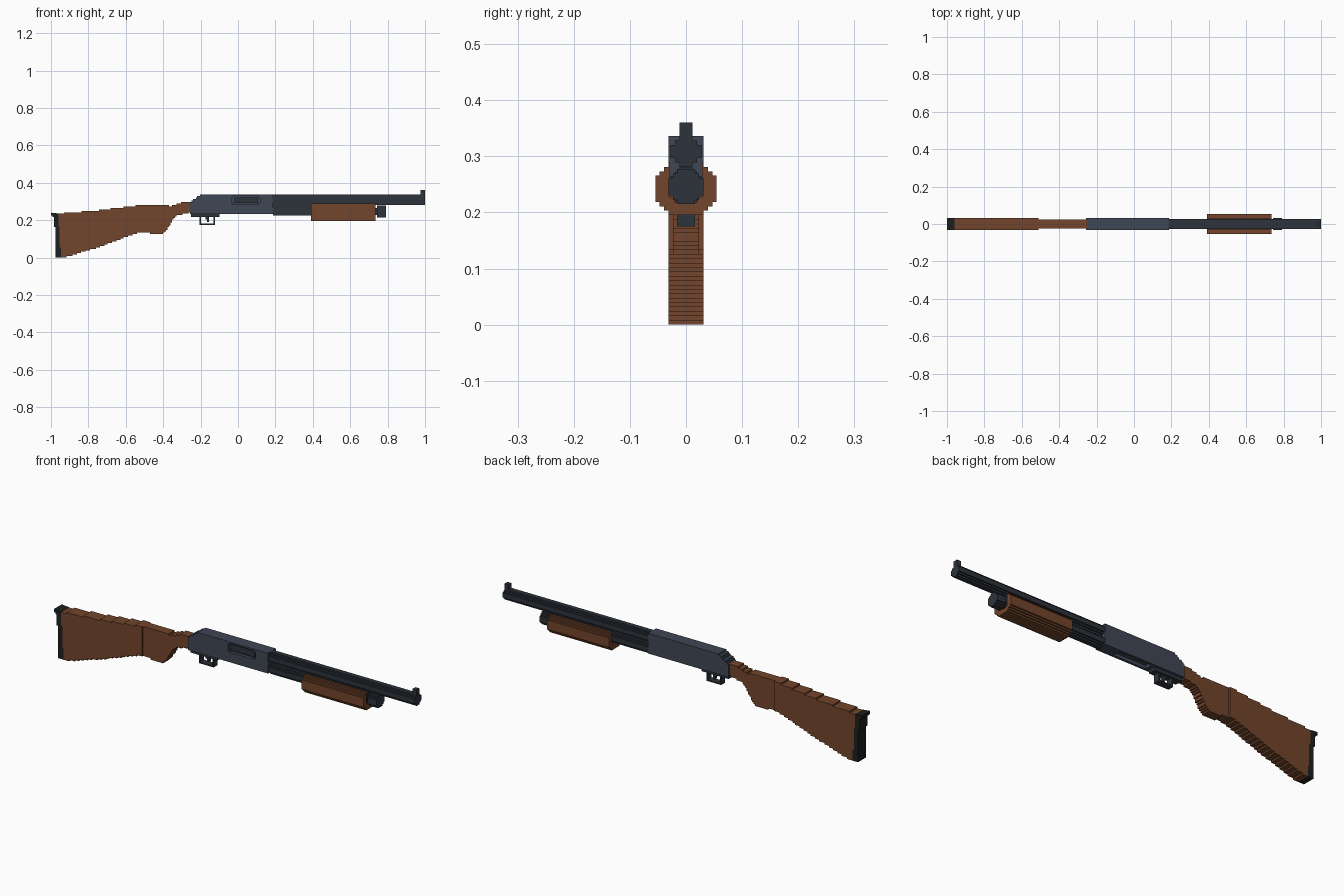
import bpy, bmesh

if "Cube" in bpy.data.objects:
    bpy.data.objects.remove(bpy.data.objects["Cube"])

U = 1 / 128  # block step size


def material(name, rgb):
    m = bpy.data.materials.new(name)
    m.diffuse_color = (*rgb, 1)
    m.use_nodes = True
    m.node_tree.nodes["Principled BSDF"].inputs["Base Color"].default_value = m.diffuse_color
    return m


WOOD = material("wood", (0.17, 0.06, 0.025))
SLATE = material("slate_metal", (0.05, 0.063, 0.09))
DARK = material("dark_metal", (0.027, 0.034, 0.045))
RUBBER = material("rubber", (0.013, 0.014, 0.015))


def prism(name, pts, a, b, axis, mat):
    """Extrude a 2D outline: (x, z) along y, or (y, z) along x."""
    put = (lambda p, t: (p[0], t, p[1])) if axis == 'y' else (lambda p, t: (t, p[0], p[1]))
    bm = bmesh.new()
    face = bm.faces.new([bm.verts.new(put(p, a)) for p in pts])
    ext = bmesh.ops.extrude_face_region(bm, geom=[face])
    for v in ext["geom"]:
        if isinstance(v, bmesh.types.BMVert):
            v.co['xyz'.index(axis)] = b
    bmesh.ops.recalc_face_normals(bm, faces=bm.faces)
    me = bpy.data.meshes.new(name)
    bm.to_mesh(me)
    bm.free()
    me.materials.append(mat)
    ob = bpy.data.objects.new(name, me)
    bpy.context.collection.objects.link(ob)
    return ob


def box(name, x0, x1, hw, z0, z1, mat):
    return prism(name, [(x0, z0), (x1, z0), (x1, z1), (x0, z1)], -hw, hw, 'y', mat)


def stair(pts):
    """Turn a polyline into block steps, left to right."""
    x0, x1 = pts[0][0], pts[-1][0]
    n = max(1, round((x1 - x0) / U))
    out = []
    for i in range(n):
        xa, xb = x0 + (x1 - x0) * i / n, x0 + (x1 - x0) * (i + 1) / n
        xm = (xa + xb) / 2
        for (pa, qa), (pb, qb) in zip(pts, pts[1:]):
            if pa <= xm <= pb:
                z = round((qa + (qb - qa) * (xm - pa) / (pb - pa)) / U) * U
                break
        if out and abs(out[-1][1] - z) < 1e-6:
            out[-1] = (xb, z)
        else:
            out += [(xa, z), (xb, z)]
    return out


def mirrored(rows):
    """Close a right-half outline of (y, z) points by mirroring it."""
    return rows + [(-y, z) for y, z in reversed(rows)]


def rod(name, n, zc, x0, x1, mat):
    """Stepped round bar, n blocks across."""
    half = []
    for i in range(n):
        w = (n / 2 - max(0, 2 - min(i, n - 1 - i))) * U
        z = zc + (i - n / 2) * U
        if half and abs(half[-1][0] - w) < 1e-6:
            half[-1] = (w, z + U)
        else:
            half += [(w, z), (w, z + U)]
    return prism(name, mirrored(half), x0, x1, 'x', mat)


def cut(target, cutter):
    cutter.hide_render = True
    m = target.modifiers.new("cut", 'BOOLEAN')
    m.object, m.operation, m.solver = cutter, 'DIFFERENCE', 'EXACT'
    bpy.context.view_layer.objects.active = target
    bpy.ops.object.modifier_apply(modifier=m.name)
    bpy.data.objects.remove(cutter)


# Stock and butt pad share a stepped, slightly slanted joint
joint = [(x, z) for z, x in stair([(0, -0.945), (0.236, -0.962)])]
back = [(x, z) for z, x in stair([(0, -0.973), (0.215, -0.983), (0.224, -1.0), (0.24, -1.0)])]
prism("butt_pad", joint + back[::-1], -4 * U, 4 * U, 'y', RUBBER)

top = stair([(-0.96, 0.236), (-0.76, 0.252), (-0.51, 0.282)])
low = stair([(-0.94, 0.0), (-0.905, 0.005), (-0.72, 0.065), (-0.54, 0.13), (-0.51, 0.134)])
prism("stock", top + low[::-1] + joint, -4 * U, 4 * U, 'y', WOOD)

# Narrower pistol grip
top = stair([(-0.51, 0.281), (-0.355, 0.277), (-0.285, 0.299), (-0.25, 0.30)])
low = stair([(-0.51, 0.135), (-0.485, 0.135), (-0.457, 0.124), (-0.4, 0.124), (-0.375, 0.155),
             (-0.35, 0.2), (-0.325, 0.225), (-0.25, 0.241)])
prism("grip", top + low[::-1], -3 * U, 3 * U, 'y', WOOD)

# Receiver with ejection port on the front side and loading port below
top = stair([(-0.257, 0.298), (-0.2, 0.336), (0.188, 0.336)])
receiver = prism("receiver", top + [(0.188, 0.234), (-0.257, 0.234)], -4 * U, 4 * U, 'y', SLATE)
c = U
port = [(-0.035, 0.284 + c), (-0.035 + c, 0.284 + c), (-0.035 + c, 0.284), (0.118 - c, 0.284),
        (0.118 - c, 0.284 + c), (0.118, 0.284 + c), (0.118, 0.328 - c), (0.118 - c, 0.328 - c),
        (0.118 - c, 0.328), (-0.035 + c, 0.328), (-0.035 + c, 0.328 - c), (-0.035, 0.328 - c)]
cut(receiver, prism("port_cutter", port, -0.05, -0.015, 'y', SLATE))
cut(receiver, box("loading_cutter", -0.08, 0.10, 2.5 * U, 0.2, 0.25, SLATE))
prism("bolt", [(-0.02, 0.292), (0.108, 0.292), (0.108, 0.322), (-0.02, 0.322)],
      -0.024, -0.01, 'y', DARK)

# Trigger plate, guard and trigger
box("trigger_plate", -0.25, -0.1, 2.5 * U, 0.218, 0.236, DARK)
t = 0.007
prism("trigger_guard", [(-0.206, 0.22), (-0.206, 0.175), (-0.124, 0.175), (-0.124, 0.22),
                        (-0.124 - t, 0.22), (-0.124 - t, 0.175 + t),
                        (-0.206 + t, 0.175 + t), (-0.206 + t, 0.22)], -2 * U, 2 * U, 'y', DARK)
prism("trigger", [(-0.174, 0.22), (-0.174, 0.204), (-0.166, 0.204), (-0.166, 0.19),
                  (-0.156, 0.19), (-0.156, 0.22)], -U, U, 'y', DARK)

# Barrel, front sight, magazine tube and its cap
rod("barrel", 7, 39.5 * U, 0.188, 1.0, DARK)
box("front_sight", 0.976, 0.999, 1.5 * U, 0.335, 0.36, DARK)
rod("magazine_tube", 7, 32.4 * U, 0.188, 0.73, DARK)
rod("magazine_neck", 5, 31.5 * U, 0.72, 0.75, DARK)
rod("magazine_cap", 8, 31.5 * U, 0.742, 0.79, DARK)

# Sliding fore-end: stepped trough around the tube, open at the top
z0 = 25 * U
outer = [(4, 0), (4, 1), (5, 1), (5, 2), (6, 2), (6, 3), (7, 3), (7, 9), (6, 9),
         (6, 10), (5, 10), (5, 11), (4, 11), (4, 12)]
inner = [(3.6, 12), (3.6, 4), (2.6, 4), (2.6, 3)]
half = [(y * U, z0 + z * U) for y, z in outer + inner]
prism("fore_end", mirrored(half), 0.39, 0.734, 'x', WOOD)
